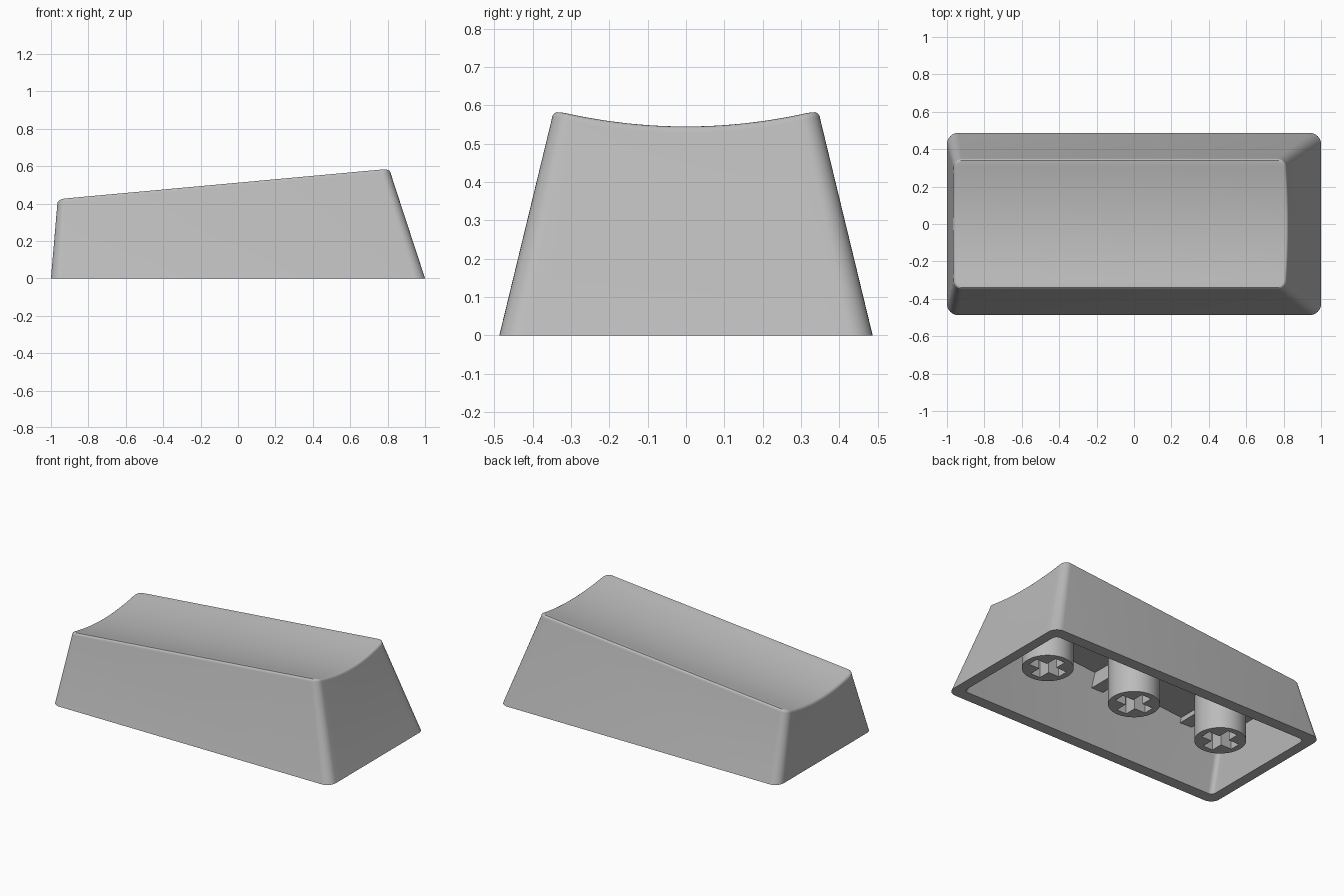
import bpy, bmesh, math
from mathutils import Vector

if "Cube" in bpy.data.objects:
    bpy.data.objects.remove(bpy.data.objects["Cube"])

grey = bpy.data.materials.new("light_grey")
grey.diffuse_color = (0.5, 0.5, 0.5, 1)
grey.use_nodes = True
grey.node_tree.nodes["Principled BSDF"].inputs["Base Color"].default_value = grey.diffuse_color

CORNER, SIDE = 8, 20          # segments per corner arc and per short side


def finish(name, bm, smooth=True):
    bmesh.ops.recalc_face_normals(bm, faces=bm.faces)
    me = bpy.data.meshes.new(name)
    bm.to_mesh(me)
    bm.free()
    ob = bpy.data.objects.new(name, me)
    bpy.context.collection.objects.link(ob)
    me.materials.append(grey)
    if smooth:
        bpy.ops.object.select_all(action='DESELECT')
        ob.select_set(True)
        bpy.context.view_layer.objects.active = ob
        bpy.ops.object.shade_smooth_by_angle(angle=math.radians(30))
    return ob


def half_outline(xe, ye, r):
    """Right half of a rounded rectangle, from front to back."""
    arc = [(xe - r + r * math.sin(a), -ye + r - r * math.cos(a))
           for a in (math.pi / 2 * i / CORNER for i in range(CORNER + 1))]
    mid = [(xe, (-1 + 2 * i / SIDE) * (ye - r)) for i in range(1, SIDE)]
    return arc + mid + [(x, -y) for x, y in reversed(arc)]


def ring(bm, x0, x1, ye, r, height, bow=False):
    """Loop of vertices as (left side, right side), both front to back."""
    c, xe = (x0 + x1) / 2, (x1 - x0) / 2
    sides = []
    for s, lean in ((-1, 0.09), (1, 0.325)):
        row = []
        for x, y in half_outline(xe, ye, r):
            # end walls follow the dip of the top outwards
            out = lean * dip(y) * (x / xe) ** 8 if bow else 0
            px = c + s * (x + out)
            row.append(bm.verts.new((px, y, height(px, y))))
        sides.append(row)
    return sides


def dip(y):
    return 0.042 * max(0, 1 - (y / 0.34) ** 2)


def top(offset):
    return lambda x, y: 0.513 + 0.0914 * x - dip(y) - offset


def bridge(bm, a, b):
    la, lb = a[0] + a[1][::-1], b[0] + b[1][::-1]
    n = len(la)
    for i in range(n):
        j = (i + 1) % n
        bm.faces.new((la[i], la[j], lb[j], lb[i]))


def cap(bm, a):
    left, right = a
    for i in range(len(left) - 1):
        bm.faces.new((left[i], right[i], right[i + 1], left[i + 1]))


# Hollow shell: ceiling, inner walls, rim, outer walls, rounded edge, scooped top
def ceiling(x, y):
    return 0.40 + 0.09 * x


def floor(x, y):
    return 0


bm = bmesh.new()
rings = [
    ring(bm, -0.905, 0.78, 0.30, 0.03, ceiling),
    ring(bm, -0.935, 0.935, 0.413, 0.03, floor),
    ring(bm, -1, 1, 0.487, 0.06, floor),
]
R = 0.018
for k in range(5):                       # rounded upper edge
    t = math.pi / 2 * k / 4
    inset = R * (1 - math.cos(t))
    rings.append(ring(bm, -0.965 + inset, 0.813 - inset, 0.350 - inset,
                      0.045 - inset, top(R * (1 - math.sin(t))), True))
for a, b in zip(rings, rings[1:]):
    bridge(bm, a, b)
cap(bm, rings[0])
cap(bm, rings[-1])
finish("cap_shell", bm)


def extrude(name, points, z0, z1, smooth=False):
    """Upright prism; z1 is a function of x and y."""
    bm = bmesh.new()
    lo = [bm.verts.new((x, y, z0)) for x, y in points]
    hi = [bm.verts.new((x, y, z1(x, y))) for x, y in points]
    bm.faces.new(lo)
    bm.faces.new(hi)
    for i in range(len(lo)):
        j = (i + 1) % len(lo)
        bm.faces.new((lo[i], lo[j], hi[j], hi[i]))
    return finish(name, bm, smooth)


def into_ceiling(x, y):
    return ceiling(x, y) + 0.01


# Three stems with cross sockets, each with a rib running to the long walls
w, l = 0.035, 0.112
cross = [(l, -w), (l, w), (w, w), (w, l), (-w, l), (-w, w),
         (-l, w), (-l, -w), (-w, -w), (-w, -l), (w, -l), (w, -w)]
for name, cx in (("left", -0.65), ("middle", 0), ("right", 0.65)):
    circle = [(cx + 0.15 * math.cos(math.tau * i / 48),
               0.15 * math.sin(math.tau * i / 48)) for i in range(48)]
    stem = extrude(name + "_stem", circle, 0.075, into_ceiling, True)
    cutter = extrude(name + "_socket_cutter", [(cx + x, y) for x, y in cross],
                     0.0, lambda x, y: 0.28)
    cutter.hide_render = True
    cutter.hide_set(True)
    mod = stem.modifiers.new("socket", 'BOOLEAN')
    mod.operation, mod.solver, mod.object = 'DIFFERENCE', 'EXACT', cutter
    for side, s in (("front", -1), ("back", 1)):
        rib = [(cx - 0.042, s * 0.13), (cx + 0.042, s * 0.13),
               (cx + 0.042, s * 0.33), (cx - 0.042, s * 0.33)]
        extrude(f"{name}_{side}_rib", rib, 0.315, into_ceiling)
